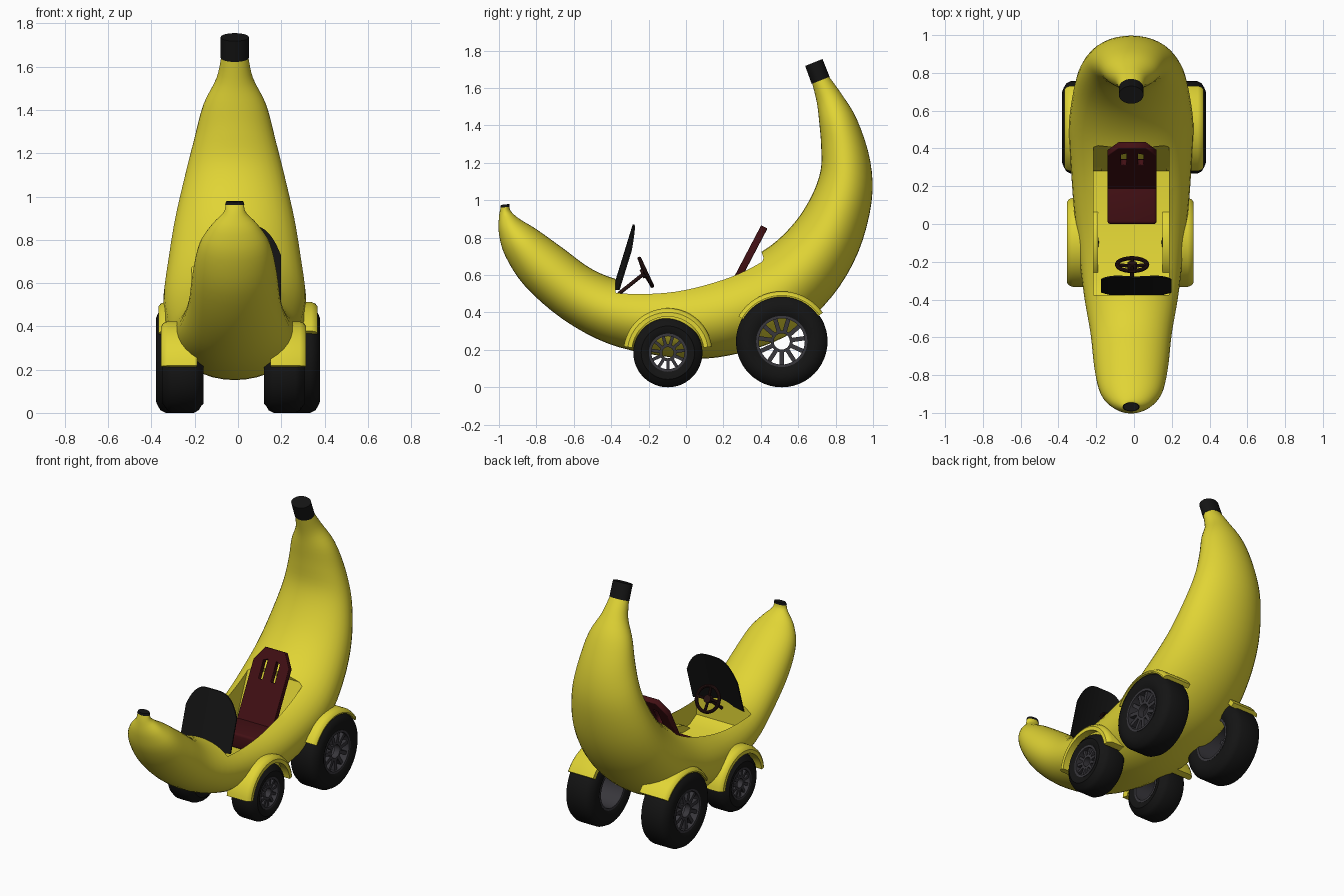
import bpy, bmesh, math
from mathutils import Matrix, Vector

if "Cube" in bpy.data.objects:
    bpy.data.objects.remove(bpy.data.objects["Cube"])

CX = -0.015  # the body sits slightly left of centre


def material(name, rgb):
    m = bpy.data.materials.new(name)
    m.diffuse_color = (*rgb, 1)
    m.use_nodes = True
    m.node_tree.nodes["Principled BSDF"].inputs["Base Color"].default_value = m.diffuse_color
    return m


YELLOW = material("banana yellow", (0.75, 0.66, 0.035))
BLACK = material("rubber black", (0.007, 0.007, 0.007))
GREY = material("rim grey", (0.04, 0.038, 0.045))
MAROON = material("seat maroon", (0.055, 0.005, 0.007))
BROWN = material("steering brown", (0.02, 0.006, 0.006))


def finish(name, bm, mat, angle=35):
    bmesh.ops.recalc_face_normals(bm, faces=bm.faces)
    me = bpy.data.meshes.new(name)
    bm.to_mesh(me)
    bm.free()
    me.materials.append(mat)
    ob = bpy.data.objects.new(name, me)
    bpy.context.collection.objects.link(ob)
    smooth(ob, angle)
    return ob


def smooth(ob, angle=35):
    bpy.ops.object.select_all(action='DESELECT')
    ob.select_set(True)
    bpy.context.view_layer.objects.active = ob
    bpy.ops.object.shade_smooth_by_angle(angle=math.radians(angle))


def skin(bm, rings, closed=False):
    """Join equal vertex rings with quads; cap the ends if open."""
    n = len(rings[0])
    vs = [[bm.verts.new(p) for p in r] for r in rings]
    pairs = list(zip(vs, vs[1:])) + ([(vs[-1], vs[0])] if closed else [])
    for a, b in pairs:
        for k in range(n):
            bm.faces.new((a[k], a[(k + 1) % n], b[(k + 1) % n], b[k]))
    if not closed:
        bm.faces.new(vs[0])
        bm.faces.new(vs[-1])


def loft(sections, n=36):
    """Ellipses given by top y,z, bottom y,z and half width."""
    rings = []
    for ty, tz, by, bz, w in sections:
        ring = []
        for k in range(n):
            a = math.tau * k / n
            c = math.cos(a) / 2
            ring.append((CX + w * math.sin(a), (ty + by) / 2 + c * (ty - by), (tz + bz) / 2 + c * (tz - bz)))
        rings.append(ring)
    bm = bmesh.new()
    skin(bm, rings)
    return bm


def spin(bm, profile, y, z, a0=0, a1=360, n=48):
    """Turn an (x, radius) outline about an axis along x."""
    full = a1 - a0 == 360
    rings = []
    for k in range(n if full else n + 1):
        a = math.radians(a0 + (a1 - a0) * k / n)
        rings.append([(x, y + r * math.cos(a), z + r * math.sin(a)) for x, r in profile])
    skin(bm, rings, full)


def rod(bm, p, q, r, n=16):
    p, q = Vector(p), Vector(q)
    m = Matrix.Translation((p + q) / 2) @ (q - p).to_track_quat('Z', 'Y').to_matrix().to_4x4()
    bmesh.ops.create_cone(bm, cap_ends=True, segments=n, radius1=r, radius2=r, depth=(q - p).length, matrix=m)


# Banana body: key sections, smoothed along the length
keys = [(-0.945, 0.97, -0.99, 0.965, .043), (-0.935, 0.94, -1.0, 0.91, .052), (-0.89, 0.90, -1.0, 0.82, .11),
        (-0.80, 0.845, -0.965, 0.70, .165), (-0.66, 0.745, -0.86, 0.54, .195), (-0.5, 0.63, -0.66, 0.365, .215),
        (-0.33, 0.57, -0.42, 0.235, .25), (-0.1, 0.565, -0.15, 0.17, .28), (0.1, 0.6, 0.1, 0.153, .305),
        (0.28, 0.66, 0.35, 0.20, .32), (0.45, 0.755, 0.58, 0.30, .33), (0.58, 0.88, 0.78, 0.485, .31),
        (0.67, 1.02, 0.92, 0.72, .28), (0.72, 1.16, 0.992, 0.99, .235), (0.722, 1.3, 0.985, 1.21, .19),
        (0.712, 1.42, 0.915, 1.43, .145), (0.70, 1.52, 0.83, 1.57, .085), (0.675, 1.625, 0.765, 1.66, .063)]
secs = []
for i in range(len(keys) - 1):
    p0, p1, p2, p3 = keys[max(i - 1, 0)], keys[i], keys[i + 1], keys[min(i + 2, len(keys) - 1)]
    for s in range(4):
        t = s / 4
        secs.append([0.5 * (2 * b + (c - a) * t + (2 * a - 5 * b + 4 * c - d) * t * t + (3 * b - a - 3 * c + d) * t ** 3)
                     for a, b, c, d in zip(p0, p1, p2, p3)])
secs.append(keys[-1])
body = finish("banana_body", loft(secs), YELLOW)

# Cockpit opening cut out of the body
bm = bmesh.new()
side = [(-0.38, 1.0), (-0.375, 0.40), (-0.3, 0.36), (0.28, 0.36), (0.415, 0.69), (0.385, 0.78), (0.385, 1.0)]
skin(bm, [[(CX + x, y, z) for y, z in side] for x in (-0.2, 0.2)])
cutter = finish("cockpit_cutter", bm, YELLOW)
cutter.hide_render = True
mod = body.modifiers.new("cockpit", 'BOOLEAN')
mod.object, mod.operation, mod.solver = cutter, 'DIFFERENCE', 'EXACT'
bpy.context.view_layer.objects.active = body
bpy.ops.object.modifier_apply(modifier="cockpit")
bpy.data.objects.remove(cutter)
smooth(body, 35)

# Black ends
finish("stem_end", loft([(0.672, 1.622, 0.768, 1.66, .065), (0.637, 1.718, 0.730, 1.755, .065)]), BLACK)
finish("nose_end", loft([(-0.944, 0.965, -0.992, 0.96, .045), (-0.945, 0.98, -0.99, 0.975, .04)]), BLACK)


# Wheels and fenders
def wheel(name, cx, s, outer, width, y, z, R, ri, fr, ft, fo, a0, a1):
    inner, h = outer - width, R - ri
    X = lambda pts: [(cx + s * x, r) for x, r in pts]
    bm = bmesh.new()
    half = [(outer - .012, ri), (outer - .002, ri + .2 * h), (outer, ri + .5 * h), (outer - .008, R - .035),
            (outer - .022, R - .012), (outer - .045, R)]
    mid = outer - width / 2
    spin(bm, X(half + [(2 * mid - x, r) for x, r in reversed(half)]), y, z)
    finish(name + "_tire", bm, BLACK)

    bm = bmesh.new()  # rim barrel, hub ring and spokes
    spin(bm, X([(outer - .008, ri + .002), (outer - .008, ri - .012), (inner + .01, ri - .012), (inner + .01, ri + .002)]), y, z)
    hub = ri * 0.38
    spin(bm, X([(outer - .02, hub + .008), (outer - .02, hub - .008), (outer - .06, hub - .008), (outer - .06, hub + .008)]), y, z, n=24)
    for k in range(11):
        m = (Matrix.Translation((cx + s * (outer - .035), y, z)) @ Matrix.Rotation(math.tau * (k + .5) / 11, 4, 'X')
             @ Matrix.Translation((0, 0, (hub + ri) / 2)) @ Matrix.Diagonal((.03, ri * .17, ri - hub, 1)))
        bmesh.ops.create_cube(bm, size=1, matrix=m)
    finish(name + "_rim", bm, GREY)

    bm = bmesh.new()
    spin(bm, X([(.17, fr), (fo - .03, fr), (fo - .01, fr - .008), (fo, fr - .022), (fo, fr - ft), (.17, fr - ft)]),
         y, z, a0, a1, 28)
    finish(name + "_fender", bm, YELLOW)


for s, label in ((-1, "left"), (1, "right")):
    wheel("front_" + label, -0.02, s, 0.33, 0.19, -0.097, 0.185, 0.185, 0.1, 0.238, 0.045, 0.335, 8, 172)
    wheel("rear_" + label, 0.0, s, 0.38, 0.21, 0.512, 0.245, 0.245, 0.135, 0.268, 0.03, 0.368, 35, 150)

# Seat cushion
bm = bmesh.new()
bmesh.ops.create_cube(bm, size=1, matrix=Matrix.Translation((-0.01, 0.125, 0.41)) @ Matrix.Diagonal((.26, .25, .1, 1)))
bmesh.ops.bevel(bm, geom=bm.edges[:], offset=.015, segments=3, affect='EDGES', profile=.5)
finish("seat_cushion", bm, MAROON)

# Seat back: flat outline with two slots, extruded
cu = bpy.data.curves.new("seat_back", 'CURVE')
cu.dimensions, cu.fill_mode = '2D', 'BOTH'
cu.extrude, cu.bevel_depth = 0.014, 0.005
slots = [[(s * .026, .26), (s * .026, .40), (s * .065, .385), (s * .065, .26)] for s in (-1, 1)]
for pts in [[(-.125, 0), (.125, 0), (.125, .37), (.07, .455), (-.07, .455), (-.125, .37)]] + slots:
    sp = cu.splines.new('POLY')
    sp.points.add(len(pts) - 1)
    sp.use_cyclic_u = True
    for p, (u, v) in zip(sp.points, pts):
        p.co = (u, v, 0, 1)
back = bpy.data.objects.new("seat_back", cu)
bpy.context.collection.objects.link(back)
back.location = (-0.01, 0.205, 0.45)
back.rotation_euler = (math.atan2(0.41, 0.215), 0, 0)
cu.materials.append(MAROON)

# Steering wheel: rim, spokes, hub and column
c = Vector((-0.01, -0.215, 0.615))
axis = Vector((0, 0.15, 0.07)).normalized()
right = Vector((1, 0, 0))
up = right.cross(axis)
rings = []
for k in range(36):
    a = math.tau * k / 36
    d = right * math.cos(a) + up * math.sin(a)
    rings.append([c + d * (.08 + .011 * math.cos(b)) + axis * .011 * math.sin(b)
                  for b in (math.tau * j / 10 for j in range(10))])
bm = bmesh.new()
skin(bm, rings, True)
for deg in (0, 180, 90, 270):
    a = math.radians(deg)
    rod(bm, c - axis * .01, c + (right * math.cos(a) + up * math.sin(a)) * .08, .009, 8)
rod(bm, c - axis * .025, c + axis * .01, .025)
rod(bm, c, (-0.01, -0.36, 0.50), .01)
finish("steering_wheel", bm, BROWN)

# Windshield: thin curved plate with rounded top corners
bm = bmesh.new()
N, M = 20, 8
layers = []
for off in (0, -0.008):
    grid = []
    for i in range(N + 1):
        u = 2 * i / N - 1
        top = 0.87 - 0.14 * abs(u) ** 3.5
        col = []
        for j in range(M + 1):
            z = 0.52 + (top - 0.52) * j / M
            y = -0.385 + 0.108 * (z - 0.52) / 0.35 + 0.03 * u * u + off
            col.append(bm.verts.new((0.012 + 0.186 * u, y, z)))
        grid.append(col)
    layers.append(grid)
    for i in range(N):
        for j in range(M):
            bm.faces.new((grid[i][j], grid[i + 1][j], grid[i + 1][j + 1], grid[i][j + 1]))
border = ([(i, 0) for i in range(N)] + [(N, j) for j in range(M)]
          + [(i, M) for i in range(N, 0, -1)] + [(0, j) for j in range(M, 0, -1)])
A, B = layers
for (i, j), (k, l) in zip(border, border[1:] + border[:1]):
    bm.faces.new((A[i][j], A[k][l], B[k][l], B[i][j]))
finish("windshield", bm, BLACK)
